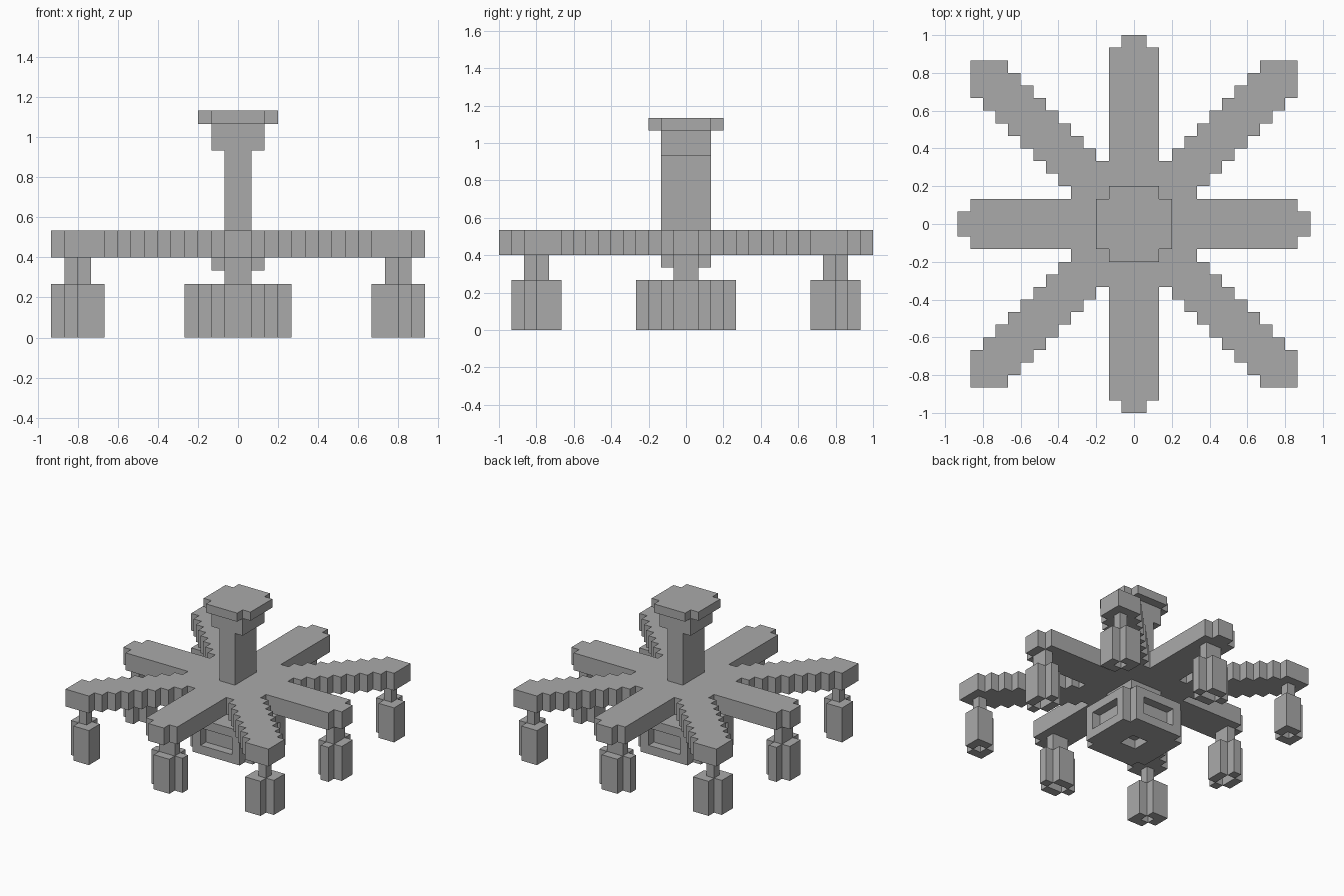
import bpy, bmesh
from math import pi
from itertools import product
from mathutils import Vector

UNIT = 1 / 15  # size of one building block

cube = bpy.data.objects.get("Cube")
if cube:
    bpy.data.objects.remove(cube, do_unlink=True)

grey = bpy.data.materials.new("stone_grey")
grey.use_nodes = True
colour = (0.4, 0.4, 0.4, 1)
grey.diffuse_color = colour
grey.node_tree.nodes["Principled BSDF"].inputs["Base Color"].default_value = colour


def box(x0, x1, y0, y1, z0, z1):
    return set(product(range(x0, x1), range(y0, y1), range(z0, z1)))


def block(hx, hy, z0, z1):
    return box(-hx, hx, -hy, hy, z0, z1)


def octagon(h, z0, z1):
    """Square block with one unit cut from each corner."""
    return block(h, h - 1, z0, z1) | block(h - 1, h, z0, z1)


def build(name, cells, turns=1):
    """Skin a set of unit blocks, then repeat it in quarter turns."""
    bm = bmesh.new()
    for c in cells:
        for axis, side in product(range(3), (0, 1)):
            near = list(c)
            near[axis] += 2 * side - 1
            if tuple(near) in cells:
                continue
            u, v = (axis + 1) % 3, (axis + 2) % 3
            corners = []
            for du, dv in ((0, 0), (1, 0), (1, 1), (0, 1)):
                p = Vector(c)
                p[axis] += side
                p[u] += du
                p[v] += dv
                corners.append(bm.verts.new(p * UNIT))
            bm.faces.new(corners if side else corners[::-1])
    bmesh.ops.remove_doubles(bm, verts=bm.verts[:], dist=UNIT / 10)
    bmesh.ops.dissolve_limit(bm, angle_limit=0.01, verts=bm.verts[:], edges=bm.edges[:])
    mesh = bpy.data.meshes.new(name)
    bm.to_mesh(mesh)
    bm.free()
    mesh.materials.append(grey)
    for i in range(turns):
        ob = bpy.data.objects.new(name if turns == 1 else f"{name}_{i + 1}", mesh)
        ob.rotation_euler.z = i * pi / 2
        bpy.context.collection.objects.link(ob)


# Spoked platform: straight arms with narrow tips, stepped diagonal arms
arms = block(2, 14, 6, 8) | block(1, 15, 6, 8) | block(13, 2, 6, 8) | block(14, 1, 6, 8)
for k in range(11):
    for sx, sy in product((0, 1), repeat=2):
        xs = (-k - 3, -k) if sx else (k, k + 3)
        ys = (-k - 3, -k) if sy else (k, k + 3)
        arms |= box(*xs, *ys, 6, 8)
build("spoked_platform", arms)

# Central post with a wider head and a cap
build("post", block(1, 2, 8, 14) | block(2, 2, 14, 16))
build("post_cap", octagon(3, 16, 17))

# Neck under the platform and the base drum with recessed side panels
build("neck", block(2, 2, 5, 6) | block(1, 1, 4, 5))
drum = octagon(4, 0, 4)
drum -= block(4, 2, 1, 3) - block(3, 2, 1, 3)
drum -= block(2, 4, 1, 3) - block(2, 3, 1, 3)
drum -= block(1, 1, 0, 1)
build("base_drum", drum)

# Pods under the straight arms
pod = box(11, 14, -1, 1, 0, 4) | box(12, 13, -2, 2, 0, 4)
build("straight_pod", pod - box(12, 13, -1, 1, 0, 1), 4)
build("straight_hanger", box(12, 13, -1, 1, 4, 6), 4)

# Pods under the diagonal arms, with inner and outer corners removed
pod = box(10, 13, 10, 13, 0, 4)
pod -= box(10, 11, 10, 11, 0, 4) | box(12, 13, 12, 13, 0, 4)
build("diagonal_pod", pod - box(11, 12, 11, 12, 0, 1), 4)
build("diagonal_hanger", box(11, 12, 11, 12, 4, 6), 4)
